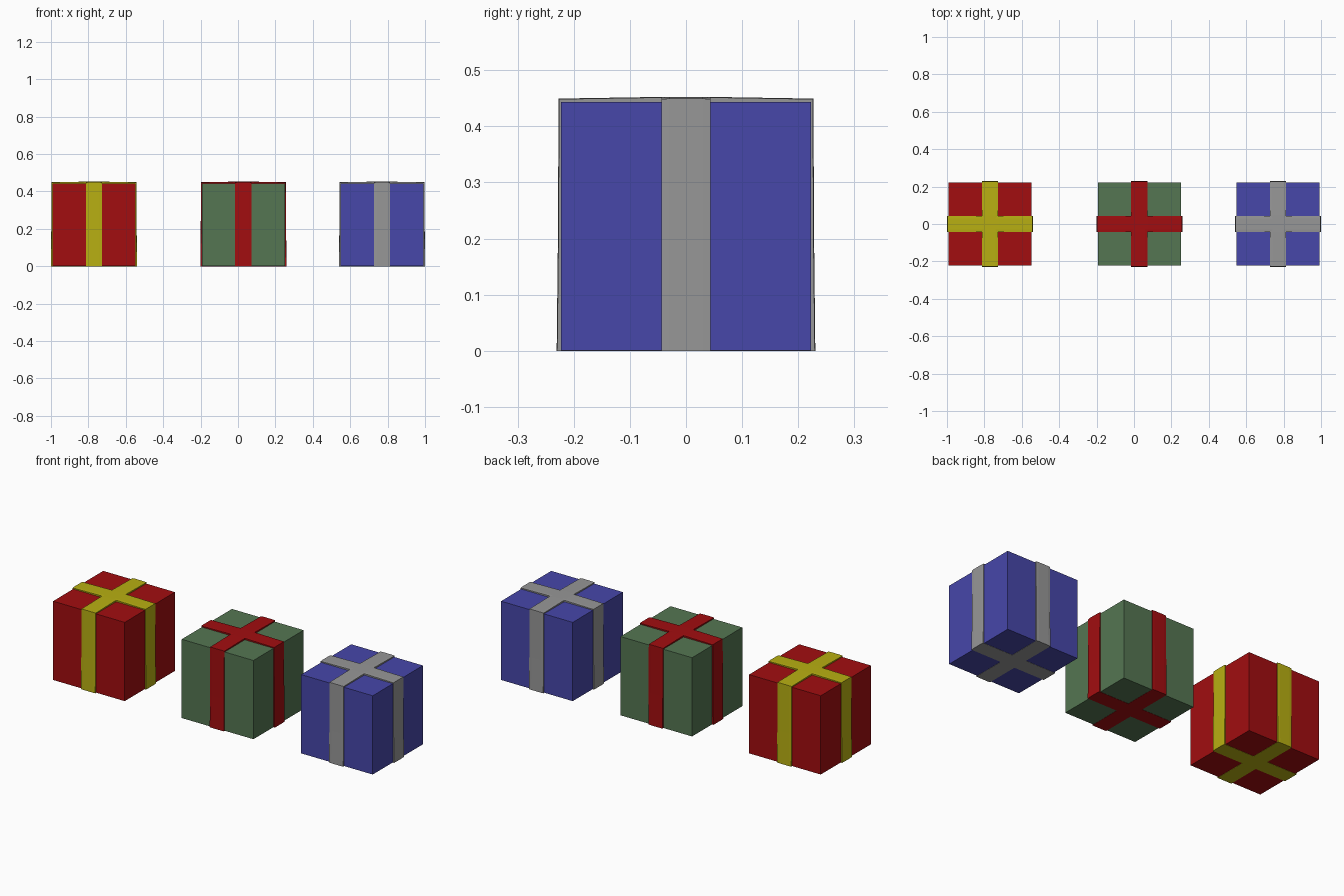
import bpy, bmesh
from mathutils import Vector

if "Cube" in bpy.data.objects:
    bpy.data.objects.remove(bpy.data.objects["Cube"])

HALF = 0.2225      # half side of a box
TOP = 0.443        # top of a box


def material(name, color):
    m = bpy.data.materials.new(name)
    m.diffuse_color = (*color, 1)
    m.use_nodes = True
    m.node_tree.nodes["Principled BSDF"].inputs["Base Color"].default_value = m.diffuse_color
    return m


def finish(bm, name, mat):
    bmesh.ops.recalc_face_normals(bm, faces=bm.faces)
    me = bpy.data.meshes.new(name)
    bm.to_mesh(me)
    bm.free()
    ob = bpy.data.objects.new(name, me)
    bpy.context.collection.objects.link(ob)
    me.materials.append(mat)
    return ob


def box(name, cx, mat):
    bm = bmesh.new()
    bmesh.ops.create_cube(bm, size=1)
    for v in bm.verts:
        v.co = Vector((cx + v.co.x * 2 * HALF, v.co.y * 2 * HALF,
                       0.001 if v.co.z < 0 else TOP))
    return finish(bm, name, mat)


# Ribbon loop as (across, height), and its cross-section as (side, inset)
LOOP = [(-0.2305, 0), (-0.2285, 0.18), (-0.227, 0.4495), (-0.045, 0.4525),
        (0.045, 0.4525), (0.227, 0.4495), (0.2285, 0.18), (0.2305, 0)]
SECTION = [(-0.044, 0.0085), (-0.044, 0.001), (-0.030, 0),
           (0.030, 0), (0.044, 0.001), (0.044, 0.0085)]


def ribbon(name, cx, along_x, mat):
    bm = bmesh.new()
    rings = []
    for a, h in LOOP:
        ring = []
        for s, d in SECTION:
            p = a - d * (1 if a > 0 else -1) if abs(a) > 0.1 else a
            z = h - d if h > 0.3 else h
            x, y = (p, s) if along_x else (s, p)
            ring.append(bm.verts.new((cx + x, y, z)))
        rings.append(ring)
    # outer band over both sides and the top
    for r, q in zip(rings, rings[1:]):
        for k in range(len(SECTION) - 1):
            bm.faces.new((r[k], r[k + 1], q[k + 1], q[k]))
    # flat bottom and the two long edges
    bm.faces.new(rings[-1] + rings[0][::-1])
    for k in (0, -1):
        bm.faces.new([ring[k] for ring in rings])
    return finish(bm, name, mat)


red = material("red_paper", (0.36, 0.004, 0.005))
yellow = material("yellow_ribbon", (0.48, 0.43, 0.006))
green = material("green_paper", (0.09, 0.18, 0.085))
blue = material("blue_paper", (0.063, 0.063, 0.40))
silver = material("silver_ribbon", (0.31, 0.31, 0.31))

# Three wrapped gifts, each with two crossing ribbons
for label, cx, paper, band in (("red", -0.77, red, yellow),
                               ("green", 0.029, green, red),
                               ("blue", 0.77, blue, silver)):
    box(label + "_gift_box", cx, paper)
    ribbon(label + "_gift_ribbon_x", cx, True, band)
    ribbon(label + "_gift_ribbon_y", cx, False, band)
